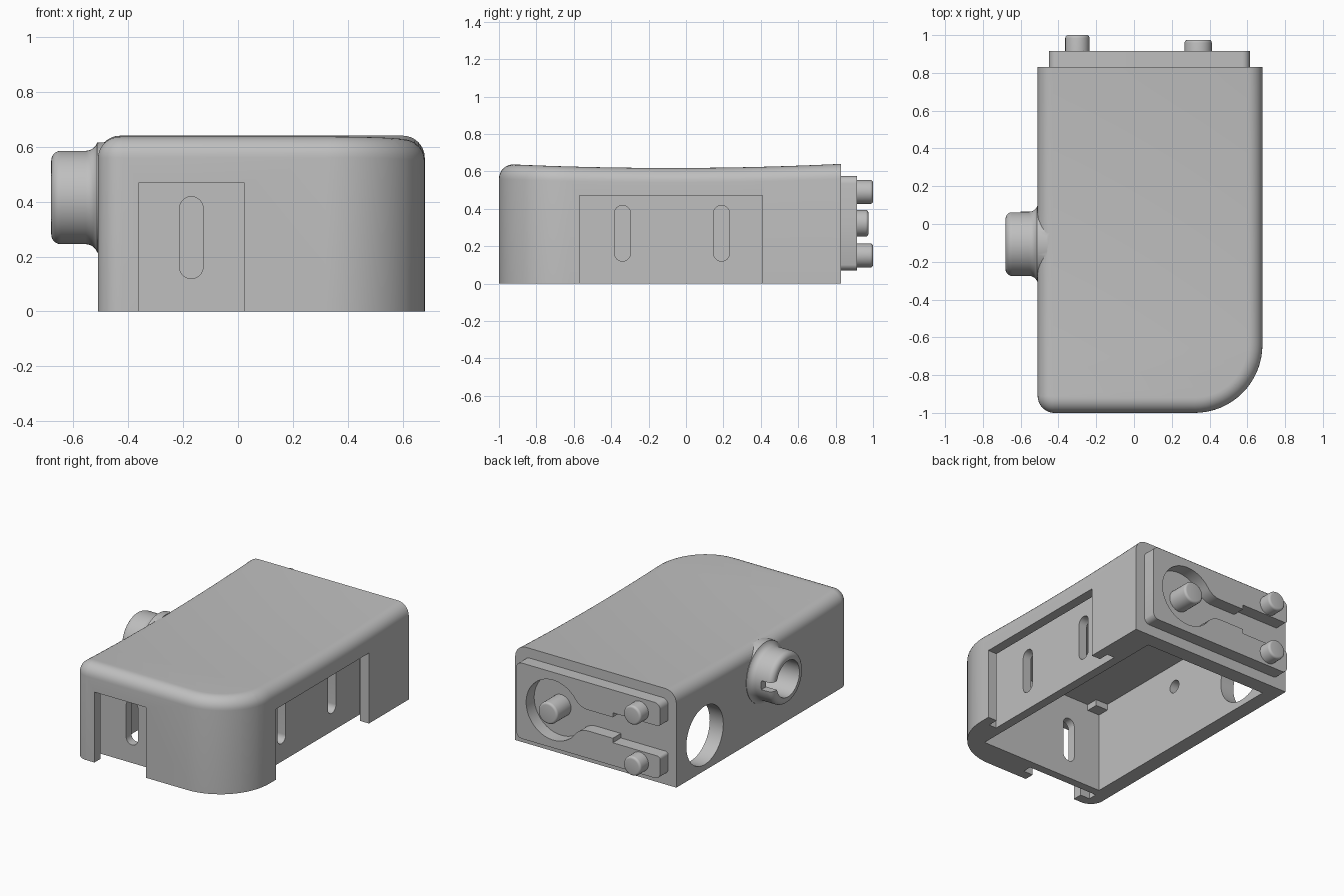
import bpy, bmesh, math
from mathutils import Vector

cube = bpy.data.objects.get("Cube")
if cube:
    bpy.data.objects.remove(cube, do_unlink=True)

grey = bpy.data.materials.new("housing_grey")
grey.use_nodes = True
grey.diffuse_color = (0.52, 0.52, 0.52, 1)
grey.node_tree.nodes["Principled BSDF"].inputs["Base Color"].default_value = (0.52, 0.52, 0.52, 1)


def loft(name, rings):
    """Closed solid through rings of equal point count, capped at both ends."""
    bm = bmesh.new()
    loops = [[bm.verts.new(p) for p in ring] for ring in rings]
    n = len(loops[0])
    for a, b in zip(loops, loops[1:]):
        for i in range(n):
            j = (i + 1) % n
            bm.faces.new((a[i], a[j], b[j], b[i]))
    bm.faces.new(loops[0][::-1])
    bm.faces.new(loops[-1])
    bmesh.ops.recalc_face_normals(bm, faces=bm.faces)
    mesh = bpy.data.meshes.new(name)
    bm.to_mesh(mesh)
    bm.free()
    mesh.materials.append(grey)
    ob = bpy.data.objects.new(name, mesh)
    bpy.context.collection.objects.link(ob)
    return ob


def place(outline, axis, t):
    """Put a 2D outline at distance t along an axis."""
    if axis == "x":
        return [(t, a, b) for a, b in outline]
    if axis == "y":
        return [(a, t, b) for a, b in outline]
    return [(a, b, t) for a, b in outline]


def prism(name, outline, axis, lo, hi):
    return loft(name, [place(outline, axis, lo), place(outline, axis, hi)])


def arc(ca, cb, r, start, end, steps):
    return [(ca + r * math.cos(math.radians(start + (end - start) * i / steps)),
             cb + r * math.sin(math.radians(start + (end - start) * i / steps)))
            for i in range(steps + 1)]


def circle(ca, cb, r, steps=48):
    return arc(ca, cb, r, 0, 360, steps)[:-1]


def rounded(a0, a1, b0, b1, radii=(0, 0, 0, 0), steps=12):
    """Rectangle with radii in the order low-low, high-low, high-high, low-high."""
    corners = ((a0, b0, 1, 1), (a1, b0, -1, 1), (a1, b1, -1, -1), (a0, b1, 1, -1))
    pts = []
    for k, (a, b, sa, sb) in enumerate(corners):
        r = radii[k]
        if r:
            pts += arc(a + sa * r, b + sb * r, r, 180 + 90 * k, 270 + 90 * k, steps)
        else:
            pts.append((a, b))
    return pts


def combine(target, tool, operation):
    mod = target.modifiers.new("combine", "BOOLEAN")
    mod.operation, mod.solver, mod.object = operation, "EXACT", tool
    bpy.context.view_layer.objects.active = target
    bpy.ops.object.modifier_apply(modifier=mod.name)
    bpy.data.objects.remove(tool, do_unlink=True)


def cut(outline, axis, lo, hi):
    combine(housing, prism("cutter", outline, axis, lo, hi), "DIFFERENCE")


def smooth(ob):
    bpy.ops.object.select_all(action="DESELECT")
    ob.select_set(True)
    bpy.context.view_layer.objects.active = ob
    bpy.ops.object.shade_smooth_by_angle(angle=math.radians(30))


# Housing: rounded plan, filleted top edge on three sides, square back
TOP, FILLET, BACK = 0.64, 0.08, 0.83


def plan(inset):
    return rounded(-0.51 + inset, 0.68 - inset, -1 + inset, BACK,
                   (0.09 - inset, 0.36 - inset, 0, 0), 16)


rings = [place(plan(0), "z", 0)]
for i in range(9):
    t = math.radians(90 * i / 8)
    rings.append(place(plan(FILLET * (1 - math.cos(t))), "z",
                       TOP - FILLET * (1 - math.sin(t))))
housing = loft("housing", rings)

# Shallow dip along the top
bm = bmesh.new()
bm.from_mesh(housing.data)
for k in range(15):
    bmesh.ops.bisect_plane(bm, geom=bm.verts[:] + bm.edges[:] + bm.faces[:], dist=1e-5,
                           plane_co=Vector((0, -0.85 + k * 0.115, 0)), plane_no=Vector((0, 1, 0)))
for v in bm.verts:
    dip = 0.022 * max(0, 1 - ((v.co.y + 0.08) / 0.91) ** 2)
    v.co.z -= dip * v.co.z / TOP
bm.to_mesh(housing.data)
bm.free()

# Round side spout with flared base and rounded rim
KY, KZ, KR = -0.105, 0.415, 0.17
profile = [(-0.46, 0.203)]
profile += arc(-0.555, KR + 0.045, 0.045, -20, -90, 8)
profile += arc(-0.645, KR - 0.035, 0.035, 90, 180, 8)
spout = loft("spout", [place(circle(KY, KZ, r, 64), "x", x) for x, r in profile])
combine(housing, spout, "UNION")

# Hollow inside, open at the bottom
cut(rounded(-0.41, 0.50, -0.82, 0.73), "z", -0.1, 0.57)

# Spout bore, small through hole and side notch
cut(circle(KY, KZ, 0.12), "x", -0.8, -0.47)
cut(circle(KY, KZ, 0.042, 24), "x", -0.8, -0.3)
cut(rounded(KY, 0.2, 0.385, 0.445), "x", -0.8, -0.6)

# Large round side opening
cut(circle(0.53, 0.235, 0.195, 64), "x", -0.7, -0.3)

# Panel bays on the front and the long side: an opening, then a wider groove behind its lip
for axis, lo, hi, outside, lip, floor in (("y", -0.36, 0.022, -1.1, -0.935, -0.875),
                                          ("x", -0.57, 0.41, 0.8, 0.615, 0.56)):
    cut(rounded(lo, hi, -0.1, 0.47), axis, *sorted((outside, lip)))
    cut(rounded(lo - 0.07, hi + 0.07, -0.1, 0.52), axis, *sorted((lip, floor)))

# Slots through the panels
SLOT = 0.043
ends = (SLOT - 0.0001,) * 4
cut(rounded(-0.17 - SLOT, -0.17 + SLOT, 0.12, 0.418, ends), "y", -1.1, -0.75)
for y in (-0.34, 0.19):
    cut(rounded(y - SLOT, y + SLOT, 0.12, 0.418, ends), "x", 0.45, 0.8)
smooth(housing)

# Small tab inside, in the ceiling corner
prism("inner_tab", rounded(-0.42, -0.32, -0.83, -0.74), "z", 0.53, 0.58)

# Back plate: C-shaped outline, the upper half mirrored about its middle height
MID, HALF, PX = 0.3225, 0.2525, 0.34
half = arc(0.573, HALF - 0.04, 0.04, 0, 90, 6)
half += arc(-0.41, HALF - 0.04, 0.04, 90, 180, 6)
half += arc(-0.43, 0.12, 0.02, 180, 270, 4)
half += [(-0.1, 0.10), (-0.1, 0.07)]
half += arc(0.0825, 0.19, 0.12, -90, -36.4, 8)
half += arc(PX, 0, 0.2, 143.6, 0, 28)[1:]
outline = [(x, MID + z) for x, z in half]
outline += [(x, MID - z) for x, z in half[-2:0:-1]] + [(half[0][0], MID)]
plate = prism("back_plate", outline, "y", BACK - 0.005, 0.915)
smooth(plate)

# Pins with rounded ends
for name, x, z, r, end in (("centre_pin", PX, MID, 0.072, 0.975),
                           ("upper_pin", -0.30, 0.49, 0.064, 1.0),
                           ("lower_pin", -0.30, 0.15, 0.064, 1.0)):
    steps = [(BACK - 0.01, r)] + [(end - 0.015 + dy, r - 0.015 + dr)
                                  for dr, dy in arc(0, 0, 0.015, 0, 90, 4)]
    smooth(loft(name, [place(circle(x, z, rad, 32), "y", y) for y, rad in steps]))
